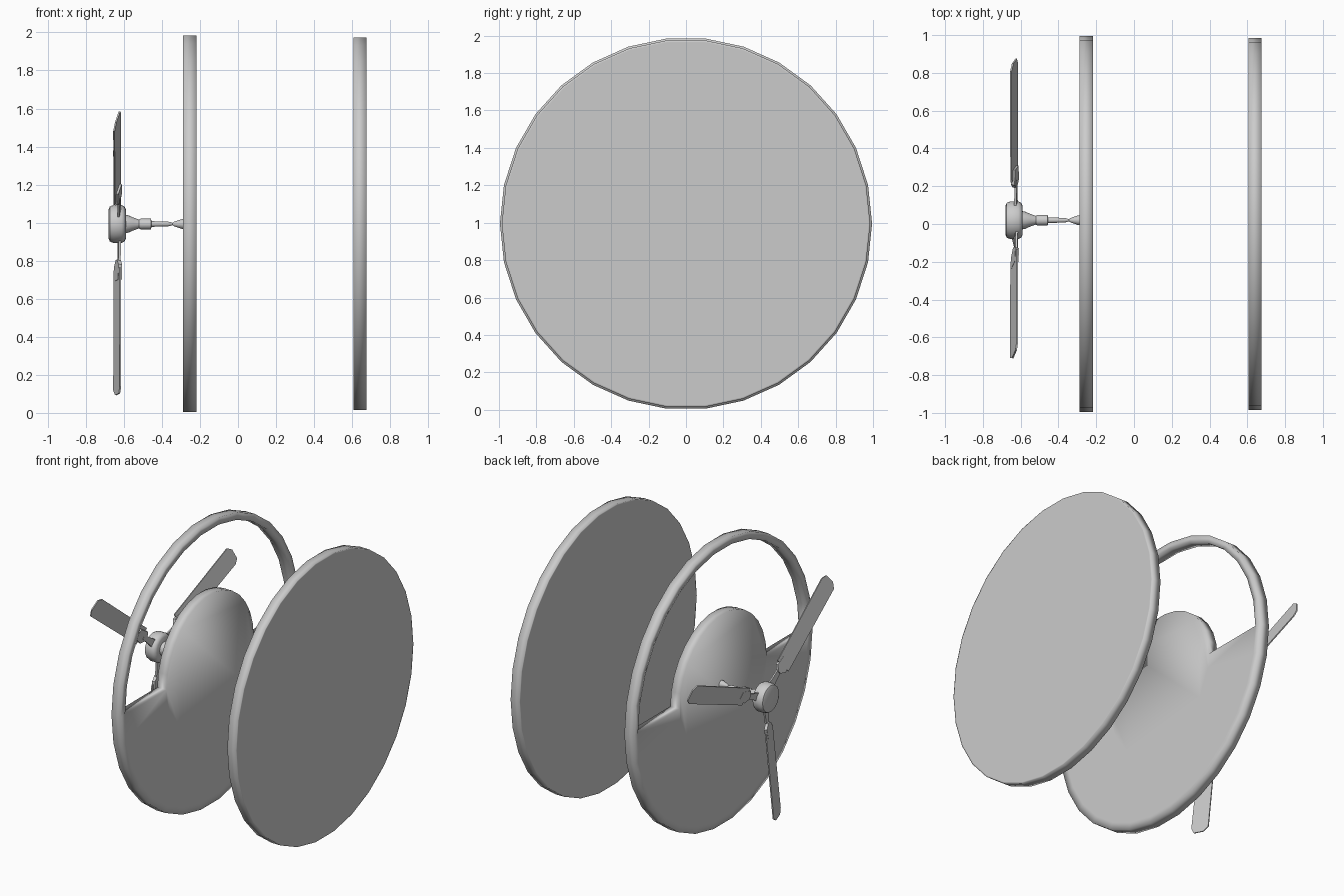
import bpy, bmesh
from math import sin, cos, radians, tau
from mathutils import Matrix, Vector

if "Cube" in bpy.data.objects:
    bpy.data.objects.remove(bpy.data.objects["Cube"])

SIDES = 30
HUB_Y, HUB_Z = 0.02, 0.993


def finish(bm, name, angle=None):
    """Turn a bmesh into a named, smooth-shaded object."""
    bmesh.ops.recalc_face_normals(bm, faces=bm.faces)
    mesh = bpy.data.meshes.new(name)
    bm.to_mesh(mesh)
    bm.free()
    obj = bpy.data.objects.new(name, mesh)
    bpy.context.collection.objects.link(obj)
    bpy.ops.object.select_all(action='DESELECT')
    obj.select_set(True)
    bpy.context.view_layer.objects.active = obj
    if angle is None:
        bpy.ops.object.shade_smooth()
    else:
        bpy.ops.object.shade_smooth_by_angle(angle=radians(angle))
    return obj


def extrude_x(bm, depth):
    """Thicken a flat sheet along x."""
    geo = bmesh.ops.extrude_face_region(bm, geom=bm.faces[:], use_keep_orig=True)
    verts = [v for v in geo['geom'] if isinstance(v, bmesh.types.BMVert)]
    bmesh.ops.translate(bm, verts=verts, vec=(depth, 0, 0))


def wheel(name, x0, x1, radii, open_top):
    """Flat disc of concentric bands; open_top leaves a window in the upper half."""
    bm = bmesh.new()
    rings = [[bm.verts.new((x0, r * cos(tau * i / SIDES), 0.995 + r * sin(tau * i / SIDES)))
              for i in range(SIDES)] for r in radii]
    bm.faces.new(rings[0])
    for k in range(len(rings) - 1):
        for i in range(SIDES):
            if open_top and k == 0 and i < SIDES // 2:
                continue
            j = (i + 1) % SIDES
            bm.faces.new((rings[k][i], rings[k + 1][i], rings[k + 1][j], rings[k][j]))
    extrude_x(bm, x1 - x0)
    return finish(bm, name)


def lathe(name, profile, sides=20):
    """Revolve (x, radius) points around the hub axis."""
    bm = bmesh.new()
    rings = [[bm.verts.new((x, HUB_Y + r * cos(tau * i / sides), HUB_Z + r * sin(tau * i / sides)))
              for i in range(sides)] for x, r in profile]
    for a, b in zip(rings, rings[1:]):
        for i in range(sides):
            j = (i + 1) % sides
            bm.faces.new((a[i], b[i], b[j], a[j]))
    bm.faces.new(rings[0])
    bm.faces.new(rings[-1])
    return finish(bm, name, 40)


def plate(name, outline, x, thick, pitch, angle):
    """Flat (radius, width) outline, pitched about its length and turned about the hub."""
    bm = bmesh.new()
    bm.faces.new([bm.verts.new((-thick / 2, r, w)) for r, w in outline])
    extrude_x(bm, thick)
    turn = Matrix.Rotation(radians(angle), 4, 'X') @ Matrix.Rotation(radians(pitch), 4, 'Y')
    bmesh.ops.transform(bm, matrix=Matrix.Translation((x, HUB_Y, HUB_Z)) @ turn, verts=bm.verts)
    return finish(bm, name, 30)


# Large discs: one with an open upper window, one closed
wheel("open_disc", -0.288, -0.217, (0.485, 0.945, 0.995), True)
wheel("closed_disc", 0.606, 0.675, (0.485, 0.975, 0.985), False)

# Rotor hub and the stepped shaft leading to the open disc
lathe("rotor_hub", [(-0.68, 0.078), (-0.674, 0.092), (-0.655, 0.1), (-0.612, 0.1),
                    (-0.597, 0.092), (-0.59, 0.078)])
lathe("rotor_shaft", [(-0.6, 0.05), (-0.575, 0.045), (-0.55, 0.034), (-0.52, 0.023),
                      (-0.512, 0.028), (-0.457, 0.028), (-0.455, 0.015), (-0.365, 0.012),
                      (-0.345, 0.006), (-0.335, 0.012), (-0.295, 0.026), (-0.28, 0.026)])

# Three blades with necks and brackets
blade = [(0.24, -0.062), (0.87, -0.066), (0.905, -0.045), (0.905, 0.03), (0.875, 0.066), (0.24, 0.062)]
bracket = [(0.19, -0.012), (0.22, -0.045), (0.3, -0.035), (0.3, 0.035), (0.22, 0.045), (0.19, 0.012)]
neck = [(0.08, -0.03), (0.13, -0.022), (0.23, -0.015), (0.23, 0.015), (0.13, 0.022), (0.08, 0.03)]
for n in range(3):
    a = 22 + 120 * n
    plate(f"blade_{n + 1}", blade, -0.635, 0.008, -15, a)
    plate(f"blade_bracket_{n + 1}", bracket, -0.63, 0.02, -15, a)
    plate(f"blade_neck_{n + 1}", neck, -0.625, 0.012, -8, a)
